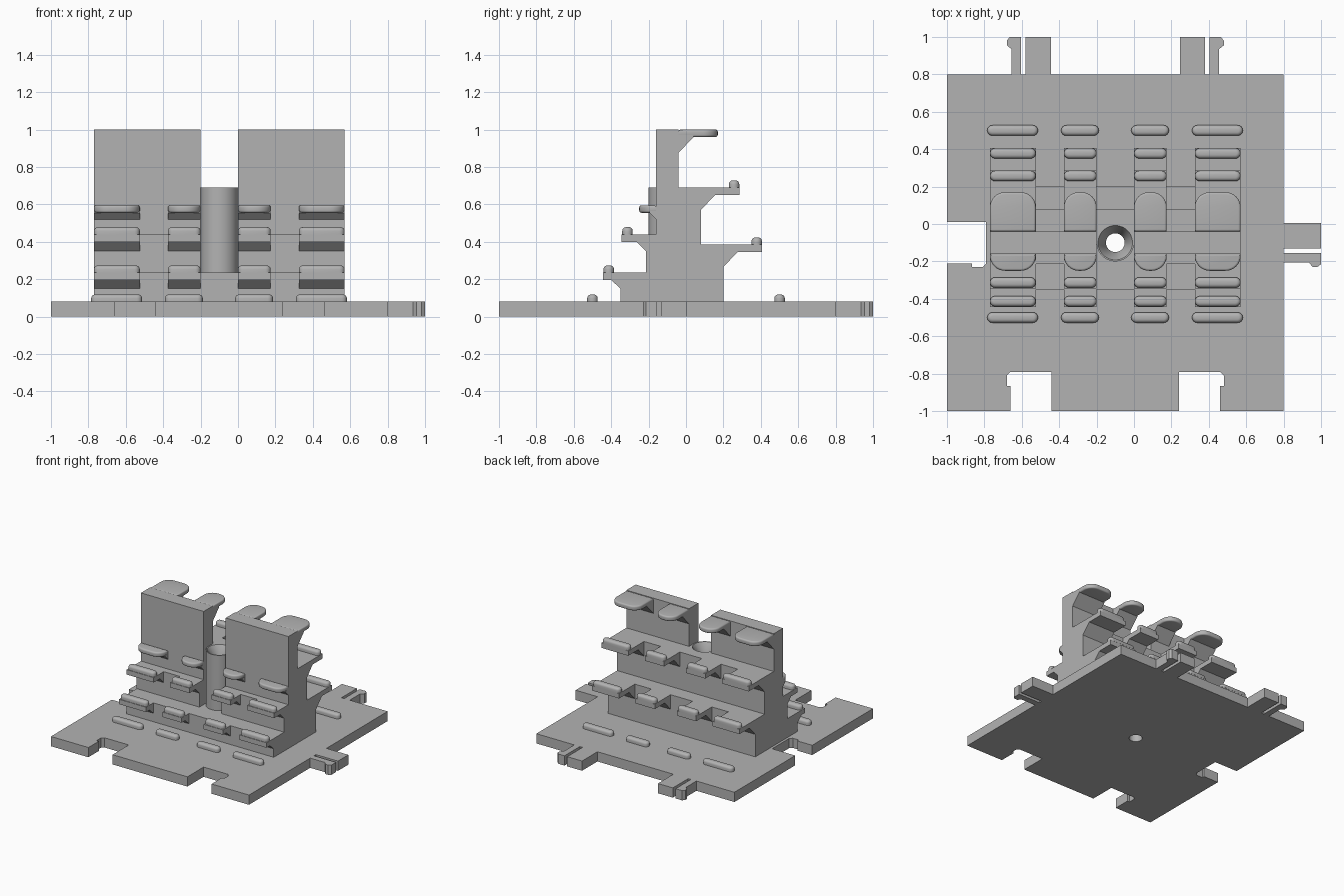
import bpy, bmesh, math
from mathutils import Vector

default = bpy.data.objects.get("Cube")
if default:
    bpy.data.objects.remove(default)

grey = bpy.data.materials.new("light grey plastic")
grey.use_nodes = True
COLOUR = (0.45, 0.45, 0.45, 1)
grey.diffuse_color = COLOUR
grey.node_tree.nodes["Principled BSDF"].inputs["Base Color"].default_value = COLOUR

MID = -0.1     # centre of the square plate on x and y
PLATE = 0.08   # plate thickness


def finish(bm, name):
    bmesh.ops.recalc_face_normals(bm, faces=bm.faces)
    mesh = bpy.data.meshes.new(name)
    bm.to_mesh(mesh)
    bm.free()
    mesh.materials.append(grey)
    obj = bpy.data.objects.new(name, mesh)
    bpy.context.collection.objects.link(obj)
    return obj


def extrude(outline, place, offset):
    bm = bmesh.new()
    face = bm.faces.new([bm.verts.new(place(*p)) for p in outline])
    new = bmesh.ops.extrude_face_region(bm, geom=[face])["geom"]
    verts = [g for g in new if isinstance(g, bmesh.types.BMVert)]
    bmesh.ops.translate(bm, verts=verts, vec=offset)
    return bm


def slab(name, outline, z, height, rim=0, bottom=False):
    """Upright prism over an (x, y) outline, with an optional rounded rim."""
    bm = extrude(outline, lambda x, y: (x, y, z), (0, 0, height))
    if rim:
        def wanted(e):
            za, zb = (v.co.z for v in e.verts)
            return abs(za - zb) < 1e-5 and (bottom or za > z + height / 2)
        bmesh.ops.bevel(bm, geom=[e for e in bm.edges if wanted(e)], offset=rim,
                        segments=4, profile=0.5, affect='EDGES')
    return finish(bm, name)


def section(name, profile, x0, x1):
    """Prism along x over a (y, z) side profile."""
    return finish(extrude(profile, lambda y, z: (x0, y, z), (x1 - x0, 0, 0)), name)


def arc(cx, cy, r, start, end, steps=8):
    return [(cx + r * math.cos(math.radians(start + (end - start) * i / steps)),
             cy + r * math.sin(math.radians(start + (end - start) * i / steps)))
            for i in range(steps + 1)]


def ridge(name, x0, x1, y, z):
    r = 0.028
    outline = arc(x1 - r, y, r, -90, 90) + arc(x0 + r, y, r, 90, 270)
    slab(name, outline, z, 0.038, rim=0.02)


def mirrored(points):
    return [(2 * MID - x, y) for x, y in points]


def turned(points):
    return [(y, x + 0.45) for x, y in points]


# Square plate with three latch sockets
socket = [(-.66, -1), (-.66, -.865), (-.68, -.865), (-.68, -.81), (-.66, -.79),
          (-.44, -.79), (-.44, -1)]
outline = ([(-1, -1)] + socket + mirrored(socket)[::-1]
           + [(.8, -1), (.8, .8), (-1, .8)] + turned(socket)[::-1])
plate = slab("base_plate", outline, 0, PLATE)

# Latch tabs: a stiff tongue beside a barbed spring finger
tongue = [(-.58, .8), (-.445, .8), (-.445, 1), (-.58, 1)]
finger = [(-.655, .8), (-.605, .8), (-.605, 1), (-.665, 1), (-.68, .98),
          (-.68, .955), (-.655, .935)]
for side, move in (("back_left", lambda p: p), ("back_right", mirrored), ("side", turned)):
    slab(side + "_tongue", move(tongue), 0, PLATE)
    slab(side + "_finger", move(finger), 0, PLATE)

# Stepped tower: two tall walls and a low centre with an open front slot
lower_back = [(-.35, PLATE), (.2, PLATE), (.2, .385), (.08, .385), (.08, .69)]
wall = lower_back + [(-.04, .69), (-.04, 1), (-.16, 1), (-.16, .44), (-.215, .44),
                     (-.215, .235), (-.35, .235)]
centre = lower_back + [(MID, .69), (MID, .235), (-.35, .235)]
section("left_wall", wall, 0, .57)
section("right_wall", wall, -.77, -.2)
core = section("centre_block", centre, -.2, 0)
boss = slab("screw_boss", arc(MID, MID, .1, 0, 354.375, 63), PLATE, .69 - PLATE)

# Countersunk screw hole through boss, block and plate
bm = bmesh.new()
pts = [(0, -.1), (.05, -.1), (.05, .61), (.092, .69), (.092, .8), (0, .8)]
vs = [bm.verts.new((MID + r, MID, z)) for r, z in pts]
es = [bm.edges.new(pair) for pair in zip(vs, vs[1:])]
bmesh.ops.spin(bm, geom=vs + es, cent=(MID, MID, 0), axis=(0, 0, 1),
               angle=math.tau, steps=48, use_duplicate=False)
bmesh.ops.remove_doubles(bm, verts=bm.verts, dist=1e-4)
cutter = finish(bm, "screw_hole_cutter")
cutter.hide_render = True
for obj in (plate, core, boss):
    cut = obj.modifiers.new("screw hole", 'BOOLEAN')
    cut.operation, cut.object, cut.solver = 'DIFFERENCE', cutter, 'EXACT'
    bpy.context.view_layer.objects.active = obj
    bpy.ops.object.modifier_apply(modifier=cut.name)
bpy.data.objects.remove(cutter)

# Shelf arms: root y, tip y, top z, brace y, brace drop, ridge y (None = rounded hook)
arms = {
    "front_low": (-.35, -.445, .235, -.4, .045, -.413),
    "front_middle": (-.215, -.345, .44, -.265, .05, -.313),
    "front_hook": (-.16, -.25, .595, -.195, .035, None),
    "back_low": (.2, .405, .385, .275, .08, .378),
    "back_middle": (.08, .285, .69, .155, .08, .257),
    "back_hook": (-.04, .17, 1, .04, .085, None),
}
columns = [(-.77, -.525), (-.375, -.2), (0, .175), (.325, .57)]
for i, (x0, x1) in enumerate(columns, 1):
    for part, (root, tip, top, brace, drop, rib) in arms.items():
        name = f"{part}_arm_{i}"
        under = top - .04
        if rib is not None:
            section(name, [(root, top), (tip, top), (tip, under), (brace, under),
                           (root, under - drop)], x0, x1)
            ridge(f"{part}_ridge_{i}", x0, x1, rib, top)
            continue
        section(f"{part}_brace_{i}", [(root, under + .01), (brace, under + .01),
                                      (brace, under), (root, under - drop)], x0, x1)
        out = 1 if tip > root else -1
        r = .08
        plan = ([(x0, root)] + [(x, tip - out * r + out * y) for x, y in
                                arc(x0 + r, 0, r, 180, 90) + arc(x1 - r, 0, r, 90, 0)]
                + [(x1, root)])
        slab(name, plan, under, .04, rim=.012, bottom=True)
    # Matching ridges on the plate
    for side, y in (("front", -.5), ("back", .5)):
        ridge(f"{side}_plate_ridge_{i}", x0 - .015, x1 + .012, y, PLATE)

# Smooth the rounded surfaces, keep the edges crisp
for obj in bpy.context.scene.objects:
    obj.select_set(obj.type == 'MESH')
bpy.context.view_layer.objects.active = plate
bpy.ops.object.shade_smooth_by_angle(angle=math.radians(35))
